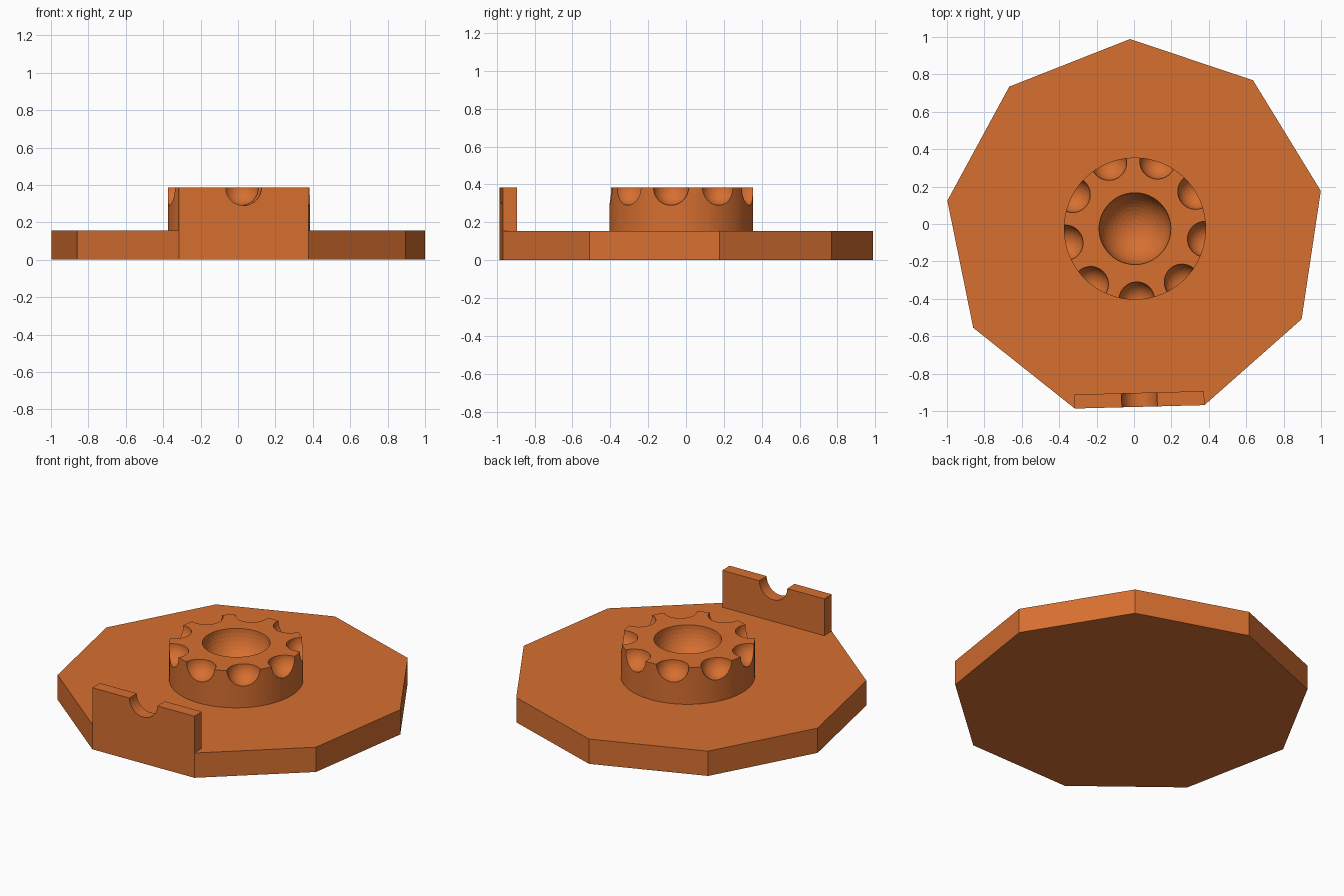
import bpy, math
from mathutils import Vector

if "Cube" in bpy.data.objects:
    bpy.data.objects.remove(bpy.data.objects["Cube"])

CX, CY = 0.005, -0.025      # centre of the nonagon
R = 1.014                   # nonagon circumradius
BASE_H, TOP = 0.155, 0.385  # plate height, hub and wall height
HUB_R, DIMPLE_R, BOWL_R = 0.38, 0.095, 0.192
TURN = math.radians(91.5)
STEP = math.radians(40)
SIDE = TURN + 4.5 * STEP    # direction of the side carrying the wall

orange = bpy.data.materials.new("orange")
orange.diffuse_color = (0.68, 0.16, 0.03, 1)
orange.use_nodes = True
orange.node_tree.nodes["Principled BSDF"].inputs["Base Color"].default_value = orange.diffuse_color


def polar(r, a, z):
    return Vector((CX + r * math.cos(a), CY + r * math.sin(a), z))


def prism(name, points, z0, z1):
    n = len(points)
    verts = [(p.x, p.y, z) for z in (z0, z1) for p in points]
    faces = [list(range(n))[::-1], list(range(n, 2 * n))]
    faces += [(i, (i + 1) % n, n + (i + 1) % n, n + i) for i in range(n)]
    me = bpy.data.meshes.new(name)
    me.from_pydata(verts, [], faces)
    me.materials.append(orange)
    ob = bpy.data.objects.new(name, me)
    bpy.context.collection.objects.link(ob)
    return ob


def finish(ob, name):
    ob.name = name
    ob.data.materials.clear()
    ob.data.materials.append(orange)
    return ob


def ball(name, r, loc):
    bpy.ops.mesh.primitive_uv_sphere_add(segments=48, ring_count=24, radius=r, location=loc)
    return finish(bpy.context.object, name)


def carve(target, cutters):
    # subtract every cutter, apply, then remove the cutters
    bpy.context.view_layer.objects.active = target
    for c in cutters:
        c.hide_render = True
        m = target.modifiers.new("cut", 'BOOLEAN')
        m.operation, m.solver, m.object = 'DIFFERENCE', 'EXACT', c
        bpy.ops.object.modifier_apply(modifier=m.name)
        bpy.data.objects.remove(c)


# nine-sided base plate
prism("base_plate", [polar(R, TURN + i * STEP, 0) for i in range(9)], 0, BASE_H)

# round hub with a central bowl and nine rim dimples
hub = prism("hub", [polar(HUB_R, math.tau * i / 96, 0) for i in range(96)], BASE_H - 0.02, TOP)
cutters = [ball("bowl_cutter", BOWL_R, polar(0, 0, TOP))]
cutters += [ball("dimple_cutter", DIMPLE_R, polar(HUB_R, SIDE + i * STEP, TOP)) for i in range(9)]
carve(hub, cutters)

# upright wall along the front side, with a half-round notch
a, b = polar(R, SIDE - STEP / 2, 0), polar(R, SIDE + STEP / 2, 0)
inward = Vector((-math.cos(SIDE), -math.sin(SIDE), 0))
wall = prism("wall", [a, a + inward * 0.075, b + inward * 0.075, b], 0, TOP)
mid = (a + b) / 2
bpy.ops.mesh.primitive_cylinder_add(vertices=64, radius=DIMPLE_R, depth=0.5,
                                    location=(mid.x, mid.y, TOP),
                                    rotation=(math.pi / 2, 0, SIDE + math.pi / 2))
carve(wall, [finish(bpy.context.object, "notch_cutter")])
